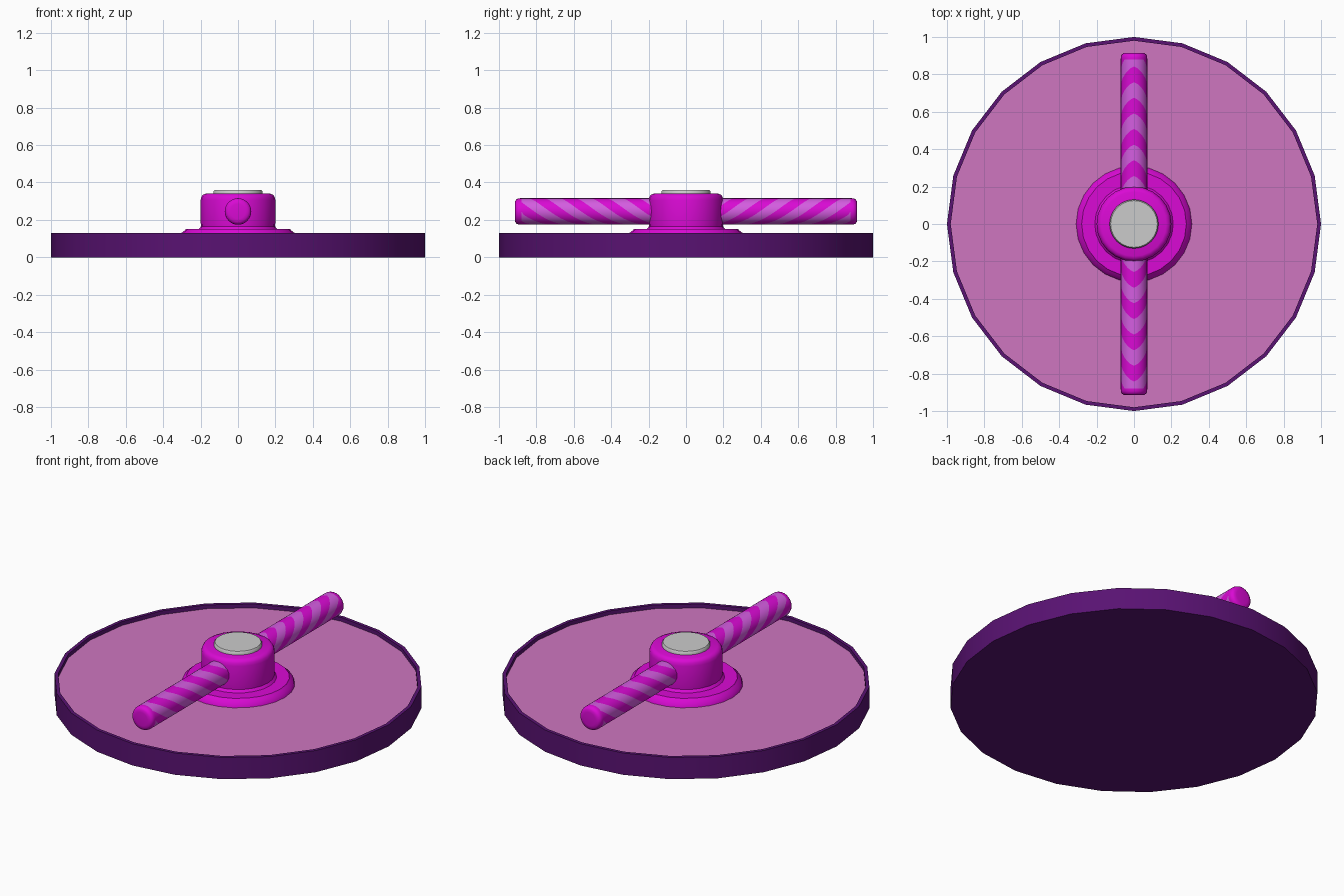
import bpy, bmesh, math

if "Cube" in bpy.data.objects:
    bpy.data.objects.remove(bpy.data.objects["Cube"])

SIDES = 24


def material(name, rgb):
    m = bpy.data.materials.new(name)
    m.diffuse_color = (*rgb, 1)
    m.use_nodes = True
    m.node_tree.nodes["Principled BSDF"].inputs["Base Color"].default_value = m.diffuse_color
    return m


PURPLE = material("dark_purple", (0.10, 0.006, 0.17))
PINK = material("pink", (0.62, 0.18, 0.53))
MAGENTA = material("magenta", (0.70, 0.003, 0.66))
LIGHT = material("light_stripe", (0.66, 0.11, 0.75))


def finish(name, bm, mats, angle=40):
    bmesh.ops.remove_doubles(bm, verts=bm.verts, dist=1e-5)
    bmesh.ops.recalc_face_normals(bm, faces=bm.faces)
    me = bpy.data.meshes.new(name)
    bm.to_mesh(me)
    bm.free()
    for m in mats:
        me.materials.append(m)
    ob = bpy.data.objects.new(name, me)
    bpy.context.collection.objects.link(ob)
    bpy.ops.object.select_all(action='DESELECT')
    ob.select_set(True)
    bpy.context.view_layer.objects.active = ob
    bpy.ops.object.shade_smooth_by_angle(angle=math.radians(angle))
    return ob


def lathe(name, profile, mats, cap_mat=0, cap_start=False):
    """Spin (radius, z) points around z and close the last ring."""
    bm = bmesh.new()
    rings = [[bm.verts.new((r * math.cos(a), r * math.sin(a), z))
              for a in (2 * math.pi * i / SIDES for i in range(SIDES))]
             for r, z in profile]
    for a, b in zip(rings, rings[1:]):
        for i in range(SIDES):
            k = (i + 1) % SIDES
            bm.faces.new((a[i], a[k], b[k], b[i]))
    bm.faces.new(rings[-1]).material_index = cap_mat
    if cap_start:
        bm.faces.new(rings[0])
    return finish(name, bm, mats)


# Round base with a thin raised rim and a recessed pink top
lathe("base_disc", [(1, 0), (1, 0.13), (0.98, 0.13), (0.98, 0.107)],
      [PURPLE, PINK], cap_mat=1, cap_start=True)

# Flange and hub
lathe("hub", [(0.31, 0.105), (0.303, 0.13), (0.285, 0.143), (0.28, 0.15),
              (0.21, 0.15), (0.198, 0.165), (0.2, 0.19), (0.2, 0.305),
              (0.196, 0.322), (0.188, 0.334), (0.172, 0.34)], [MAGENTA])

# Grey cap on the hub
lathe("hub_cap", [(0.131, 0.335), (0.131, 0.352), (0.125, 0.36)], [])


# Striped handle: bands are sheared around the rod, then trimmed to length
def handle(name, sign):
    bm = bmesh.new()
    radius, zc, start, end, band = 0.071, 0.245, 0.15, 0.88, 0.0835
    rows = []
    for j in range(17):
        u = 0.09 + band * j
        row = []
        for i in range(SIDES):
            a = 2 * math.pi * i / SIDES
            turn = min(a, 2 * math.pi - a) / math.pi
            y = min(max(u - 0.3 * turn ** 1.4, start), end)
            row.append((radius * math.sin(a), sign * y, zc + radius * math.cos(a)))
        rows.append((row, j % 2))
    # rounded end
    for r, y in ((0.0705, 0.893), (0.066, 0.906), (0.055, 0.913), (0.04, 0.915)):
        rows.append(([(r * math.sin(2 * math.pi * i / SIDES), sign * y,
                       zc + r * math.cos(2 * math.pi * i / SIDES))
                      for i in range(SIDES)], 0))
    prev = None
    for k, (row, _) in enumerate(rows):
        ring = [bm.verts.new(p) for p in row]
        if prev:
            stripe = rows[k - 1][1] if k < 17 else 0
            for i in range(SIDES):
                n = (i + 1) % SIDES
                # skip faces trimmed to nothing
                if max(abs(ring[m].co.y - prev[m].co.y) for m in (i, n)) > 1e-6:
                    f = bm.faces.new((prev[i], prev[n], ring[n], ring[i]))
                    f.material_index = stripe
        prev = ring
    bm.faces.new(prev)
    bmesh.ops.delete(bm, geom=[v for v in bm.verts if not v.link_faces], context='VERTS')
    return finish(name, bm, [MAGENTA, LIGHT], 60)


for name, sign in (("handle_front", -1), ("handle_back", 1)):
    handle(name, sign)
